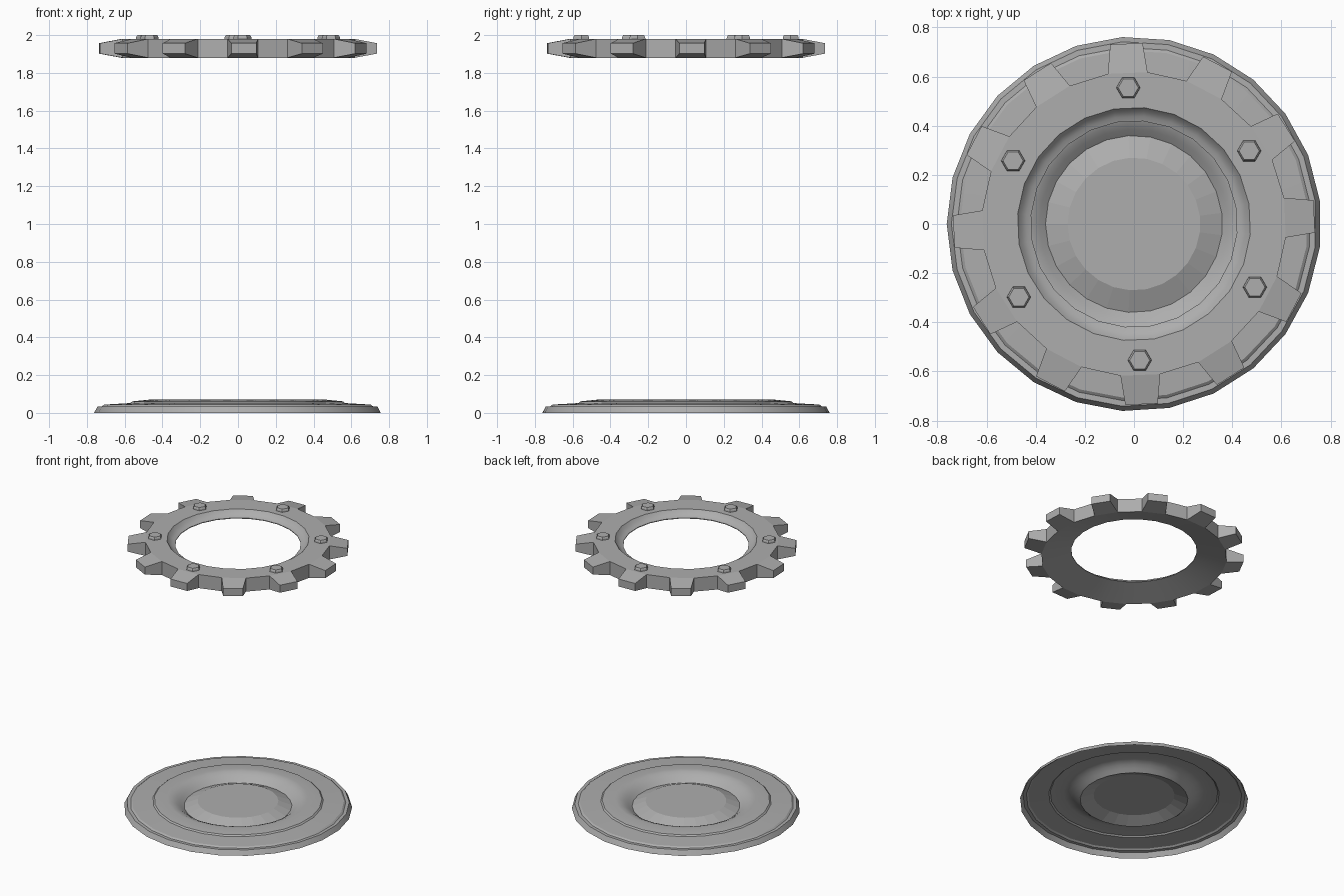
import bpy, math
from mathutils import Vector

if "Cube" in bpy.data.objects:
    bpy.data.objects.remove(bpy.data.objects["Cube"])

# Mid grey shared by all parts
grey = bpy.data.materials.new("mid_grey")
grey.diffuse_color = (0.42, 0.42, 0.42, 1)
grey.use_nodes = True
grey.node_tree.nodes["Principled BSDF"].inputs["Base Color"].default_value = grey.diffuse_color


def make(name, verts, faces, flat=()):
    """Mesh object, smooth by angle except for the faces listed as flat."""
    me = bpy.data.meshes.new(name)
    me.from_pydata(verts, [], faces)
    me.materials.append(grey)
    ob = bpy.data.objects.new(name, me)
    bpy.context.collection.objects.link(ob)
    bpy.ops.object.select_all(action='DESELECT')
    ob.select_set(True)
    bpy.context.view_layer.objects.active = ob
    bpy.ops.object.shade_smooth_by_angle(angle=math.radians(28))
    for i in flat:
        me.polygons[i].use_smooth = False
    return ob


def pt(r, a, z):
    return Vector((r * math.cos(a), r * math.sin(a), z))


def lathe(name, profile, n, a0, flat_rings=0):
    """Revolve (radius, z) points, cap the last ring, flat-shade the cap
    and the given number of rings before it."""
    verts = [pt(r, a0 + 2 * math.pi * i / n, z) for r, z in profile for i in range(n)]
    faces = []
    for j in range(len(profile) - 1):
        for i in range(n):
            k = (i + 1) % n
            faces.append((j * n + i, j * n + k, (j + 1) * n + k, (j + 1) * n + i))
    faces.append([(len(profile) - 1) * n + i for i in range(n)])
    return make(name, verts, faces, range(len(faces) - 1 - flat_rings * n, len(faces)))


# Base plate: thin open shell with stepped rim, groove and low raised centre
lathe("base_plate",
      [(0.762, 0.0), (0.743, 0.035), (0.72, 0.035), (0.708, 0.044), (0.57, 0.052),
       (0.56, 0.061), (0.47, 0.07), (0.44, 0.066), (0.41, 0.053), (0.385, 0.036),
       (0.36, 0.016), (0.27, 0.052)],
      25, math.pi, flat_rings=1)

# Toothed ring: 24-sided body, every second outer face carries a tooth
TURN = math.radians(2.4)
N = 24
step = 2 * math.pi / N
section = [(0.62, 1.88), (0.42, 1.935), (0.42, 1.94), (0.44, 1.947), (0.46, 1.96),
           (0.475, 1.98), (0.62, 1.98)]          # outer bottom round to outer top
m = len(section)
verts, faces, flat = [], [], []
for i in range(N):
    a = TURN + (i - 0.5) * step
    verts += [pt(r, a, z) for r, z in section]
for i in range(N):
    k = (i + 1) % N
    for j in range(m - 1):
        if j == m - 2:
            flat.append(len(faces))
        faces.append((i * m + j, i * m + j + 1, k * m + j + 1, k * m + j))
    ring = (i * m, k * m, k * m + m - 1, i * m + m - 1)
    first = len(faces)
    if i % 2:
        faces.append(ring)                       # gap between teeth
    else:
        b = len(verts)
        a = TURN + i * step
        side = Vector((-math.sin(a), math.cos(a), 0)) * 0.066
        for s, z in ((-1, 1.902), (1, 1.902), (1, 1.957), (-1, 1.957)):
            verts.append(pt(0.734, a, z) + side * s)
        for q in range(4):
            w = (q + 1) % 4
            faces.append((ring[q], ring[w], b + w, b + q))
        faces.append((b, b + 1, b + 2, b + 3))
    flat += range(first, len(faces))
make("toothed_ring", verts, faces, flat)

# Six hexagonal bolt heads on the ring
for i in range(6):
    bolt = lathe("bolt_%d" % (i + 1), [(0.049, 1.978), (0.047, 1.99), (0.041, 2.0)],
                 6, 0, flat_rings=2)
    bolt.location = pt(0.555, TURN + math.radians(30 + 60 * i), 0)
